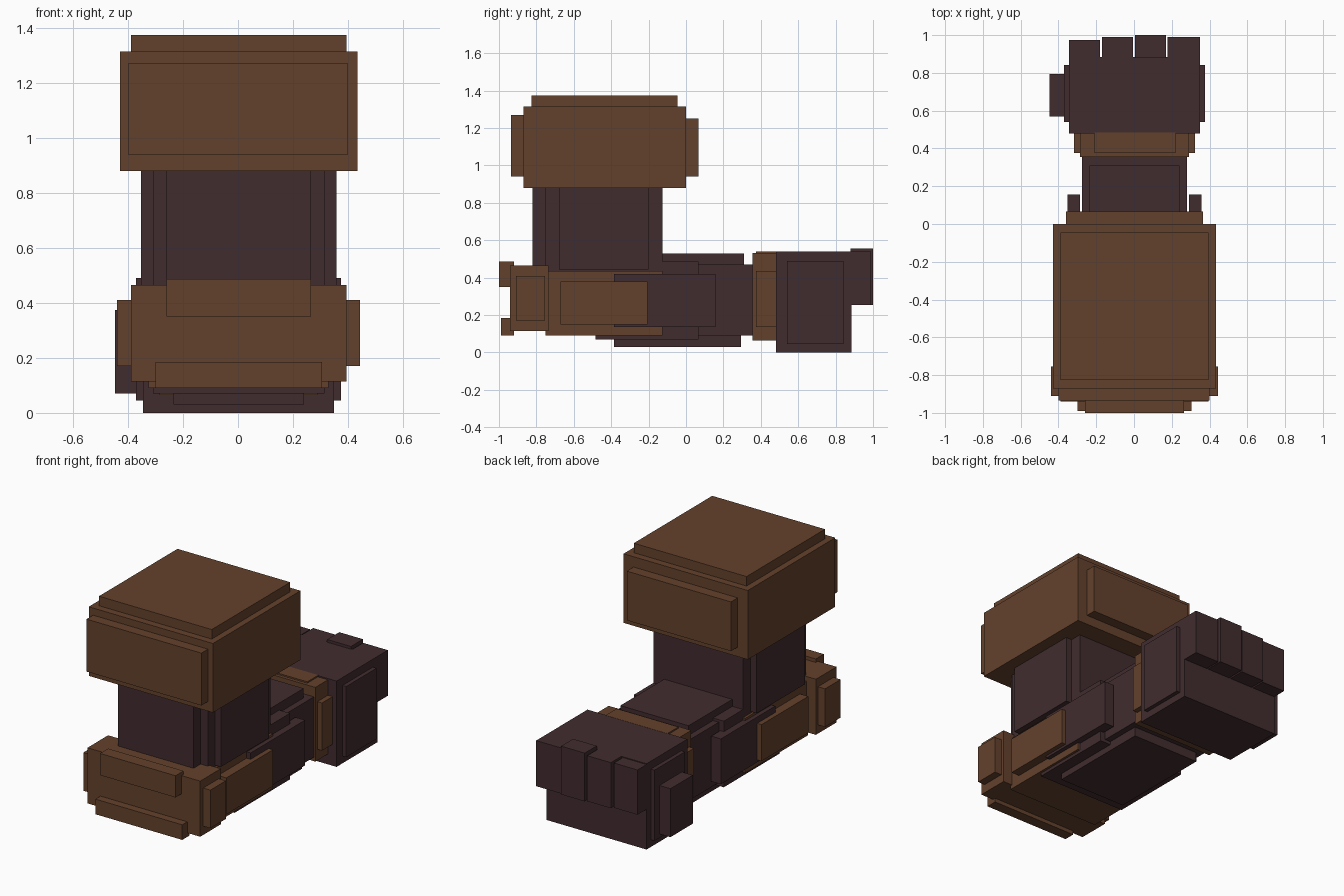
import bpy
import bmesh
from mathutils import Vector

default = bpy.data.objects.get("Cube")
if default:
    bpy.data.objects.remove(default, do_unlink=True)


def material(name, rgb):
    m = bpy.data.materials.new(name)
    m.use_nodes = True
    m.diffuse_color = (*rgb, 1)
    bsdf = next(n for n in m.node_tree.nodes if n.type == 'BSDF_PRINCIPLED')
    bsdf.inputs["Base Color"].default_value = (*rgb, 1)
    bsdf.inputs["Roughness"].default_value = 0.8
    return m


BROWN = material("brown_armor", (0.127, 0.0535, 0.0252))
DARK = material("dark_plum", (0.0535, 0.0255, 0.0284))


def box(name, mat, x, y, z):
    """Box spanning the given (min, max) range on each axis."""
    lo, hi = Vector((x[0], y[0], z[0])), Vector((x[1], y[1], z[1]))
    centre, size = (lo + hi) / 2, hi - lo
    bm = bmesh.new()
    bmesh.ops.create_cube(bm, size=1)
    bmesh.ops.scale(bm, vec=size, verts=bm.verts)
    mesh = bpy.data.meshes.new(name)
    bm.to_mesh(mesh)
    bm.free()
    mesh.materials.append(mat)
    ob = bpy.data.objects.new(name, mesh)
    ob.location = centre
    bpy.context.scene.collection.objects.link(ob)
    return ob


def side_plates(name, mat, inner, outer, y, z):
    """Matching plates on both sides, mirrored about the arm's centre line."""
    c = 0.0025
    box("left_" + name, mat, (c + inner, c + outer), y, z)
    box("right_" + name, mat, (c - outer, c - inner), y, z)


# Shoulder block with raised panels
box("shoulder", BROWN, (-0.43, 0.435), (-0.87, 0.0), (0.88, 1.315))
box("shoulder_top_panel", BROWN, (-0.39, 0.395), (-0.825, -0.045), (1.30, 1.375))
box("shoulder_front_panel", BROWN, (-0.40, 0.40), (-0.935, -0.86), (0.94, 1.27))
box("shoulder_back_panel", BROWN, (-0.36, 0.365), (-0.01, 0.067), (0.94, 1.25))

# Upper arm
box("upper_arm", DARK, (-0.31, 0.315), (-0.75, -0.125), (0.42, 0.89))
box("upper_arm_front_panel", DARK, (-0.26, 0.265), (-0.82, -0.74), (0.445, 0.89))
side_plates("upper_arm_panel", DARK, 0.30, 0.355, (-0.68, -0.20), (0.445, 0.89))

# Elbow with its guard
box("elbow", BROWN, (-0.325, 0.33), (-0.75, -0.125), (0.09, 0.435))
side_plates("elbow_panel", BROWN, 0.32, 0.385, (-0.67, -0.205), (0.15, 0.38))
box("elbow_guard", BROWN, (-0.39, 0.395), (-0.94, -0.735), (0.115, 0.465))
side_plates("elbow_guard_panel", BROWN, 0.38, 0.442, (-0.91, -0.755), (0.17, 0.41))
box("elbow_guard_upper_ridge", BROWN, (-0.26, 0.265), (-1.0, -0.92), (0.35, 0.487))
box("elbow_guard_lower_ridge", BROWN, (-0.30, 0.305), (-0.99, -0.92), (0.09, 0.185))

# Forearm
box("forearm_sleeve", DARK, (-0.31, 0.315), (-0.485, 0.067), (0.07, 0.486))
box("forearm", DARK, (-0.275, 0.28), (-0.1, 0.37), (0.09, 0.47))
box("forearm_top_panel", DARK, (-0.235, 0.24), (-0.2, 0.31), (0.45, 0.53))
box("forearm_bottom_panel", DARK, (-0.235, 0.24), (-0.385, 0.295), (0.03, 0.10))
side_plates("forearm_panel", DARK, 0.288, 0.355, (-0.385, 0.157), (0.135, 0.42))

# Wrist band
box("wrist", BROWN, (-0.285, 0.29), (0.355, 0.49), (0.065, 0.532))
box("wrist_top_panel", BROWN, (-0.21, 0.22), (0.375, 0.485), (0.50, 0.541))
side_plates("wrist_panel", BROWN, 0.28, 0.32, (0.375, 0.485), (0.135, 0.435))

# Hand
box("hand", DARK, (-0.345, 0.35), (0.48, 0.885), (0.0, 0.54))
side_plates("hand_panel", DARK, 0.34, 0.373, (0.54, 0.842), (0.045, 0.49))
box("thumb", DARK, (-0.447, -0.36), (0.57, 0.793), (0.07, 0.375))

# Fingers: x range, tip and top height
fingers = [((-0.345, -0.18), 0.975, 0.535), ((-0.17, -0.005), 0.99, 0.54),
           ((0.005, 0.17), 1.0, 0.557), ((0.178, 0.35), 0.99, 0.54)]
for i, (x, tip, top) in enumerate(fingers, 1):
    box(f"finger_{i}", DARK, x, (0.88, tip), (0.253, top))
